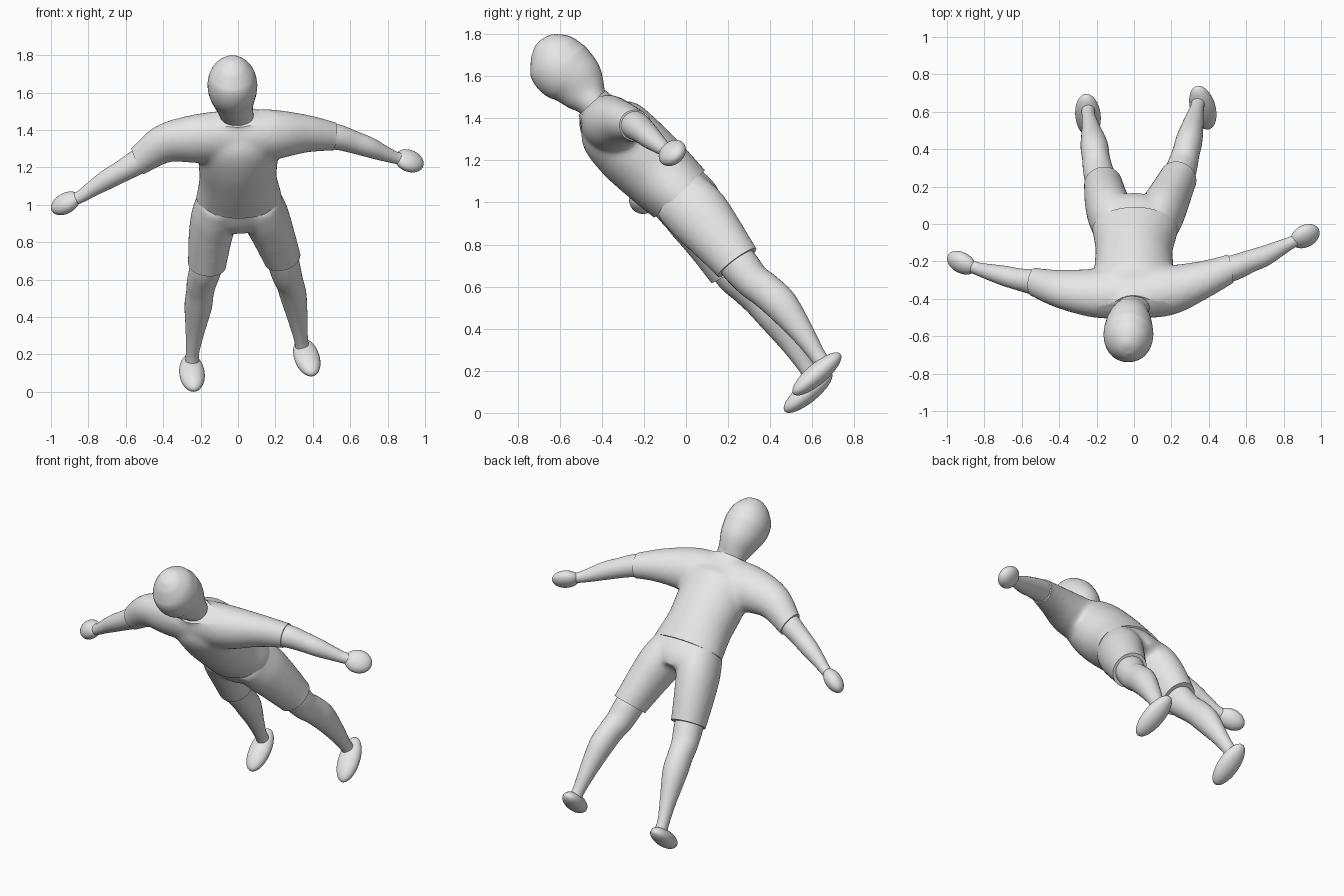
import bpy, bmesh, math
from mathutils import Vector, Matrix

cube = bpy.data.objects.get("Cube")
if cube:
    bpy.data.objects.remove(cube, do_unlink=True)

UP = Vector((0, -0.68, 0.73)).normalized()    # along the leaning spine
BACK = Vector((0, 0.73, 0.68)).normalized()   # out of the figure's back

grey = bpy.data.materials.new("light_grey")
grey.use_nodes = True
grey.diffuse_color = (0.8, 0.8, 0.8, 1)
grey.node_tree.nodes["Principled BSDF"].inputs["Base Color"].default_value = (0.8, 0.8, 0.8, 1)


def spline(points, steps=6):
    """Smooth curve through stations of (x, y, z, side radius, depth radius)."""
    pts = [Vector(p) for p in points]
    pts = [pts[0] * 2 - pts[1]] + pts + [pts[-1] * 2 - pts[-2]]
    out = []
    for a, b, c, d in zip(pts, pts[1:], pts[2:], pts[3:]):
        for i in range(steps):
            t = i / steps
            out.append(0.5 * (2 * b + (c - a) * t + (2 * a - 5 * b + 4 * c - d) * t ** 2
                              + (3 * b - a - 3 * c + d) * t ** 3))
    return out + [pts[-2]]


def loft(bm, points, sides=32):
    """Closed tube with elliptical rings, depth axis kept toward BACK."""
    st = spline(points)
    centres = [Vector(s[:3]) for s in st]
    rings = []
    for i, s in enumerate(st):
        tan = (centres[min(i + 1, len(st) - 1)] - centres[max(i - 1, 0)]).normalized()
        side = tan.cross(BACK).normalized()
        depth = side.cross(tan)
        ring = []
        for k in range(sides):
            a = math.tau * k / sides
            ring.append(bm.verts.new(centres[i] + side * math.cos(a) * s[3] + depth * math.sin(a) * s[4]))
        rings.append(ring)
    for r, q in zip(rings, rings[1:]):
        for k in range(sides):
            n = (k + 1) % sides
            bm.faces.new((r[k], r[n], q[n], q[k]))
    bm.faces.new(rings[0][::-1])
    bm.faces.new(rings[-1])


def finish(name, bm):
    bmesh.ops.recalc_face_normals(bm, faces=bm.faces)
    mesh = bpy.data.meshes.new(name)
    bm.to_mesh(mesh)
    bm.free()
    mesh.materials.append(grey)
    ob = bpy.data.objects.new(name, mesh)
    bpy.context.collection.objects.link(ob)
    bpy.ops.object.select_all(action="DESELECT")
    ob.select_set(True)
    bpy.context.view_layer.objects.active = ob
    bpy.ops.object.shade_smooth_by_angle(angle=math.radians(45))
    return ob


def tube(name, points):
    bm = bmesh.new()
    loft(bm, points)
    return finish(name, bm)


def garment(name, lofts, cuts):
    """Fuse lofts into one soft skin, then trim clean hems with planes."""
    bm = bmesh.new()
    for points in lofts:
        loft(bm, points)
    ob = finish(name, bm)
    ob.modifiers.clear()
    remesh = ob.modifiers.new("fuse", "REMESH")
    remesh.mode = "VOXEL"
    remesh.voxel_size = 0.013
    soft = ob.modifiers.new("soften", "SMOOTH")
    soft.iterations = 18
    fused = bpy.data.meshes.new_from_object(ob.evaluated_get(bpy.context.evaluated_depsgraph_get()))
    bpy.data.objects.remove(ob, do_unlink=True)
    bm = bmesh.new()
    bm.from_mesh(fused)
    bpy.data.meshes.remove(fused)
    for point, normal in cuts:
        bmesh.ops.bisect_plane(bm, geom=bm.verts[:] + bm.edges[:] + bm.faces[:],
                               plane_co=point, plane_no=normal, clear_outer=True)
        bmesh.ops.holes_fill(bm, edges=[e for e in bm.edges if e.is_boundary])
    return finish(name, bm)


def ellipsoid(name, centre, along, radii):
    """Ellipsoid with radii along its length, across toward BACK, and the third way."""
    x = Vector(along).normalized()
    y = (BACK - x * BACK.dot(x))
    y = y.normalized() if y.length > 0.5 else (Vector((1, 0, 0)) - x * x.x).normalized()
    z = x.cross(y)
    rot = Matrix((x, y, z)).transposed().to_4x4()
    bm = bmesh.new()
    bmesh.ops.create_uvsphere(bm, u_segments=32, v_segments=20, radius=1,
                              matrix=Matrix.Translation(centre) @ rot @ Matrix.Diagonal((*radii, 1)))
    return finish(name, bm)


# Head and neck
tube("head", [
    (0, -.41, 1.43, .085, .075), (-.005, -.445, 1.475, .088, .078),
    (-.015, -.48, 1.52, .097, .108), (-.025, -.53, 1.585, .122, .138),
    (-.03, -.592, 1.642, .133, .151), (-.03, -.635, 1.70, .118, .131),
    (-.03, -.67, 1.742, .08, .087), (-.03, -.688, 1.762, .042, .045),
    (-.03, -.694, 1.769, .003, .003)])

# Shirt: trunk plus one sweep from sleeve to sleeve
trunk = [
    (.005, .03, .975, .232, .165), (.005, -.03, 1.04, .23, .166),
    (0, -.14, 1.145, .207, .178), (0, -.265, 1.263, .215, .182),
    (0, -.36, 1.365, .21, .165), (-.003, -.41, 1.43, .125, .105),
    (-.005, -.445, 1.475, .10, .088), (-.005, -.47, 1.505, .10, .085)]
sleeves = [
    (.58, -.21, 1.35, .075, .075), (.51, -.24, 1.365, .079, .077),
    (.36, -.30, 1.38, .108, .098), (.18, -.355, 1.375, .14, .13),
    (-.01, -.37, 1.37, .14, .13), (-.2, -.37, 1.355, .14, .125),
    (-.385, -.348, 1.33, .112, .098), (-.53, -.31, 1.235, .079, .077),
    (-.59, -.295, 1.195, .075, .075)]
garment("shirt", [trunk, sleeves], [
    ((0, -.03, 1.04), -UP), ((0, -.445, 1.475), UP),
    ((.515, -.24, 1.365), (.97, .17, -.1)), ((-.535, -.313, 1.23), (-.9, .1, -.42))])

# Shorts: pelvis and two legs
pelvis = [(0, -.10, 1.11, .195, .15), (.005, -.03, 1.04, .22, .155),
          (.01, .03, .975, .215, .155), (.015, .075, .925, .16, .13)]
right_short = [(-.1, -.03, 1.03, .115, .145), (-.125, .05, .94, .125, .152),
               (-.148, .125, .83, .117, .138), (-.165, .21, .685, .104, .115),
               (-.172, .25, .625, .10, .11)]
left_short = [(.11, -.03, 1.03, .115, .145), (.145, .055, .945, .125, .152),
              (.185, .135, .85, .115, .138), (.237, .243, .715, .10, .115),
              (.262, .285, .655, .097, .11)]
garment("shorts", [pelvis, right_short, left_short], [
    ((-.165, .21, .68), (-.1, .57, -.82)), ((.237, .243, .715), (.2, .58, -.79))])

# Arms
tube("left_arm", [
    (.42, -.27, 1.375, .07, .07), (.53, -.235, 1.362, .068, .068),
    (.62, -.20, 1.335, .06, .06), (.70, -.17, 1.308, .055, .054),
    (.78, -.13, 1.275, .042, .042), (.84, -.10, 1.253, .032, .034),
    (.90, -.07, 1.24, .03, .034)])
tube("right_arm", [
    (-.44, -.335, 1.29, .07, .07), (-.54, -.31, 1.227, .067, .067),
    (-.62, -.295, 1.18, .059, .058), (-.70, -.275, 1.135, .054, .052),
    (-.78, -.255, 1.085, .042, .042), (-.84, -.238, 1.045, .033, .035),
    (-.90, -.215, 1.02, .03, .034)])

# Hands
ellipsoid("left_hand", (.915, -.065, 1.235), (.9, .38, -.2), (.083, .071, .047))
ellipsoid("right_hand", (-.922, -.207, 1.008), (-.8, .38, -.4), (.088, .062, .05))

# Legs
tube("left_leg", [
    (.215, .20, .77, .085, .09), (.24, .255, .70, .085, .092),
    (.26, .315, .63, .08, .085), (.278, .38, .58, .073, .083),
    (.297, .455, .51, .07, .08), (.32, .55, .385, .052, .057),
    (.337, .62, .28, .037, .04), (.345, .65, .235, .037, .04)])
tube("right_leg", [
    (-.16, .17, .74, .085, .09), (-.175, .23, .655, .085, .09),
    (-.193, .29, .59, .08, .08), (-.203, .35, .535, .074, .08),
    (-.213, .42, .455, .073, .078), (-.23, .51, .32, .05, .054),
    (-.243, .575, .215, .036, .04), (-.245, .605, .165, .036, .04)])

# Feet, toes pointing out of the figure's front
ellipsoid("left_foot", (.368, .622, .185), (.2, -.73, -.62), (.15, .068, .05))
ellipsoid("right_foot", (-.246, .58, .1), (.08, -.75, -.62), (.145, .068, .05))
